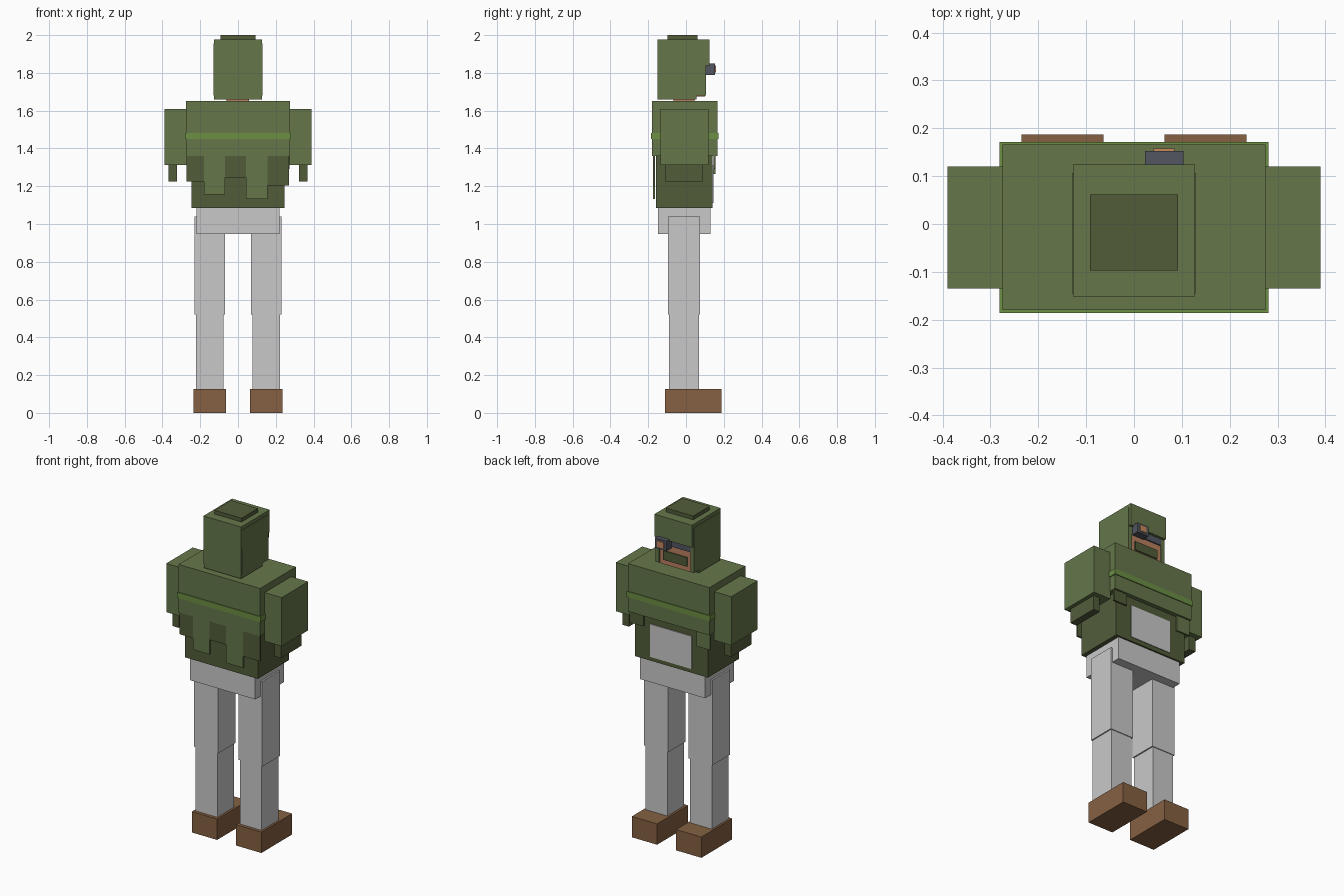
import bpy
import bmesh


def lin(c):
    c /= 255
    return c / 12.92 if c <= 0.04045 else ((c + 0.055) / 1.055) ** 2.4


def material(name, r, g, b):
    m = bpy.data.materials.new(name)
    m.diffuse_color = (lin(r), lin(g), lin(b), 1)
    return m


GREEN = material("olive green", 101, 119, 74)
DARK = material("dark olive", 82, 92, 58)
BAND = material("bright green", 108, 142, 68)
GREY = material("light grey", 201, 201, 201)
BROWN = material("boot brown", 133, 97, 66)
SKIN = material("skin tan", 186, 128, 96)
SLATE = material("slate", 82, 86, 97)
AMBER = material("amber lens", 200, 136, 92)


def box(name, x, y, z, mat):
    """Axis-aligned box from (min, max) pairs."""
    bm = bmesh.new()
    bmesh.ops.create_cube(bm, size=1)
    for v in bm.verts:
        for i, (lo, hi) in enumerate((x, y, z)):
            v.co[i] = hi if v.co[i] > 0 else lo
    me = bpy.data.meshes.new(name)
    bm.to_mesh(me)
    bm.free()
    me.materials.append(mat)
    ob = bpy.data.objects.new(name, me)
    bpy.context.collection.objects.link(ob)
    return ob


def pair(name, x, y, z, mat):
    """The same box on both sides of x = 0."""
    box(name + "_right", x, y, z, mat)
    box(name + "_left", (-x[1], -x[0]), y, z, mat)


# Legs and boots
pair("boot", (0.064, 0.235), (-0.11, 0.187), (0, 0.127), BROWN)
pair("lower_leg", (0.077, 0.223), (-0.09, 0.07), (0.127, 0.52), GREY)
pair("upper_leg", (0.069, 0.23), (-0.096, 0.075), (0.52, 1.04), GREY)
box("hips", (-0.22, 0.22), (-0.148, 0.13), (0.948, 1.085), GREY)

# Tunic and cape
box("waist", (-0.246, 0.246), (-0.16, 0.14), (1.085, 1.36), DARK)
box("belly_panel", (-0.14, 0.14), (0.14, 0.145), (1.11, 1.31), GREY)
box("cape", (-0.275, 0.275), (-0.18, 0.166), (1.36, 1.652), GREEN)
box("chest_band", (-0.281, 0.281), (-0.186, 0.171), (1.449, 1.483), BAND)

# Ragged hem flaps on the back of the cape
flaps = [(-0.272, -0.18, 1.225, DARK), (-0.18, -0.07, 1.155, GREEN),
         (-0.07, 0.043, 1.245, DARK), (0.043, 0.157, 1.133, GREEN),
         (0.157, 0.27, 1.204, DARK)]
for i, (x0, x1, z, mat) in enumerate(flaps):
    box(f"back_flap_{i + 1}", (x0, x1), (-0.175, -0.164), (z, 1.36), mat)

# Short flaps at the other side
box("front_flap_right", (0.18, 0.272), (0.145, 0.155), (1.29, 1.36), DARK)
box("front_flap_left", (-0.272, -0.18), (0.145, 0.155), (1.265, 1.36), GREEN)

# Arms with ragged sleeve ends
pair("sleeve", (0.272, 0.39), (-0.135, 0.12), (1.313, 1.61), GREEN)
pair("sleeve_tatter", (0.323, 0.367), (-0.11, 0.09), (1.225, 1.313), DARK)

# Head
box("neck", (-0.062, 0.058), (-0.065, 0.045), (1.64, 1.69), SKIN)
box("head", (-0.11, 0.11), (-0.1, 0.1), (1.675, 1.86), SKIN)

# Hood
box("hood_back", (-0.126, 0.126), (-0.15, 0.055), (1.66, 1.95), GREEN)
pair("hood_side", (0.106, 0.13), (-0.145, 0.107), (1.68, 1.955), GREEN)
box("hood_top", (-0.127, 0.127), (-0.152, 0.124), (1.84, 1.977), GREEN)
box("hood_cap", (-0.092, 0.092), (-0.097, 0.062), (1.977, 2.0), DARK)

# Face details
box("face_mask", (-0.08, 0.08), (0.1, 0.107), (1.705, 1.76), DARK)
box("eye_strap", (-0.106, 0.106), (0.1, 0.108), (1.8, 1.84), SLATE)
box("eyepiece", (0.023, 0.103), (0.107, 0.153), (1.79, 1.85), SLATE)
box("eyepiece_lens", (0.041, 0.085), (0.153, 0.158), (1.802, 1.838), AMBER)
